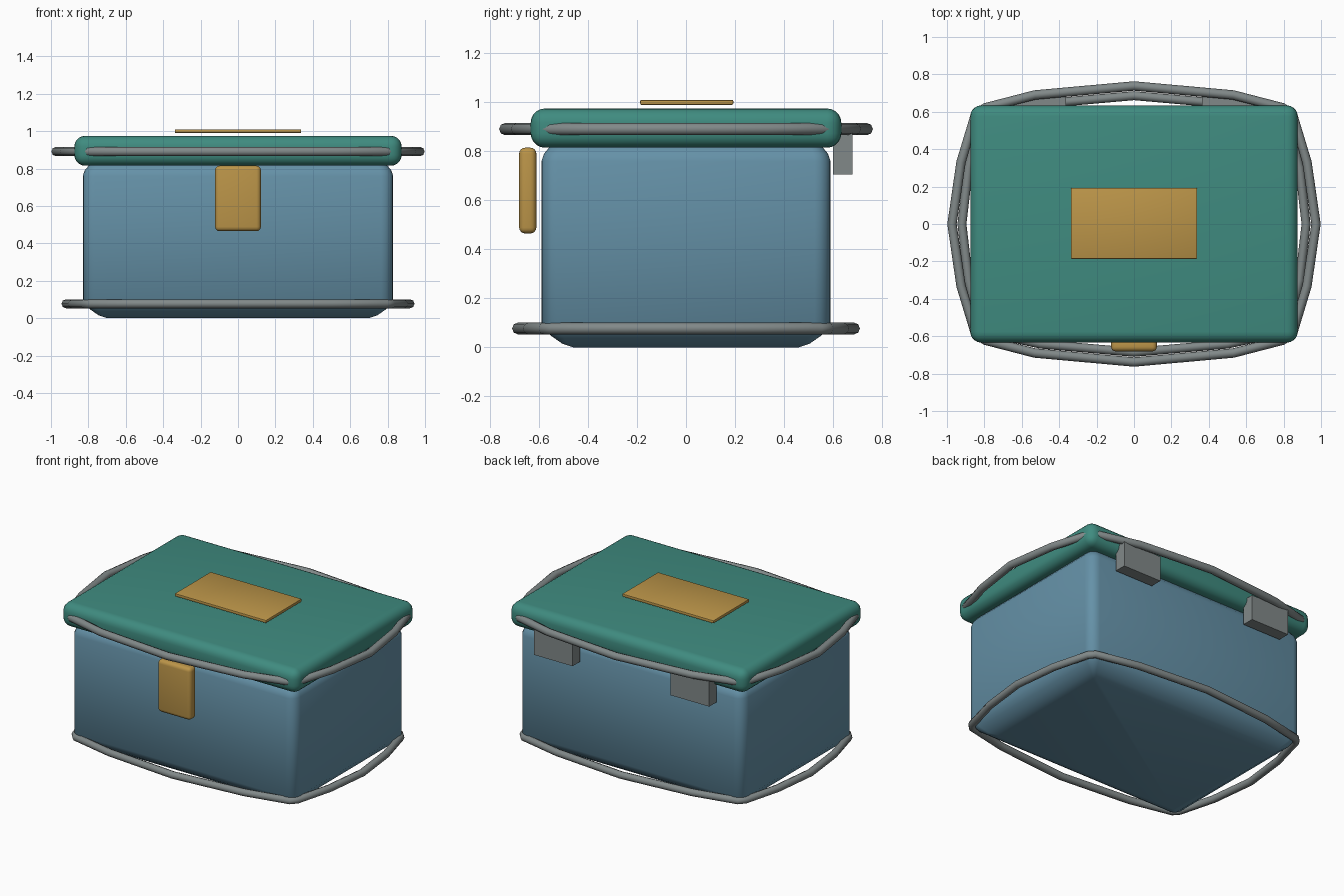
import bpy, bmesh
from math import cos, sin, pi, radians

cube = bpy.data.objects.get("Cube")
if cube:
    bpy.data.objects.remove(cube, do_unlink=True)


def material(name, rgb):
    mat = bpy.data.materials.new(name)
    mat.use_nodes = True
    colour = (*rgb, 1)
    mat.diffuse_color = colour
    mat.node_tree.nodes["Principled BSDF"].inputs["Base Color"].default_value = colour
    return mat


blue = material("steel blue", (0.13, 0.285, 0.39))
teal = material("teal green", (0.05, 0.26, 0.215))
gold = material("brass", (0.5, 0.3, 0.066))
grey = material("iron grey", (0.22, 0.25, 0.25))


def link(name, data, mat):
    obj = bpy.data.objects.new(name, data)
    bpy.context.collection.objects.link(obj)
    data.materials.append(mat)
    return obj


def select(obj):
    bpy.ops.object.select_all(action='DESELECT')
    obj.select_set(True)
    bpy.context.view_layer.objects.active = obj


def smooth(obj, angle=35):
    select(obj)
    bpy.ops.object.shade_smooth_by_angle(angle=radians(angle))


def box(name, size, centre, mat, radius=0, segments=4):
    """Box with optional rounded edges."""
    mesh = bpy.data.meshes.new(name)
    bm = bmesh.new()
    bmesh.ops.create_cube(bm, size=1)
    bmesh.ops.scale(bm, vec=size, verts=bm.verts)
    bmesh.ops.translate(bm, vec=centre, verts=bm.verts)
    if radius:
        bmesh.ops.bevel(bm, geom=bm.edges[:], offset=radius, segments=segments,
                        profile=0.5, affect='EDGES')
    bm.to_mesh(mesh)
    bm.free()
    obj = link(name, mesh, mat)
    if radius:
        smooth(obj)
    return obj


def lofted_tub(name, half_x, half_y, corner, profile, mat, steps=5):
    """Stack of rounded rectangles; profile lists height and inset."""
    bm = bmesh.new()
    rings = []
    for z, inset in profile:
        r = max(corner - inset * 0.5, 0.015)
        ring = []
        for k, (sx, sy) in enumerate([(1, 1), (-1, 1), (-1, -1), (1, -1)]):
            for i in range(steps):
                a = (k + i / (steps - 1)) * pi / 2
                ring.append(bm.verts.new((sx * (half_x - inset - r) + r * cos(a),
                                          sy * (half_y - inset - r) + r * sin(a), z)))
        rings.append(ring)
    n = len(rings[0])
    for low, high in zip(rings, rings[1:]):
        for i in range(n):
            j = (i + 1) % n
            bm.faces.new((low[i], low[j], high[j], high[i]))
    bm.faces.new(rings[0][::-1])
    bm.faces.new(rings[-1])
    mesh = bpy.data.meshes.new(name)
    bm.to_mesh(mesh)
    bm.free()
    obj = link(name, mesh, mat)
    smooth(obj, 40)
    return obj


def bowed_ring(name, quarter, z, thickness, mat):
    """Closed tube mirrored from a quarter path running from +x to +y."""
    left = quarter + [(-x, y) for x, y in quarter[-2::-1]]
    path = left + [(x, -y) for x, y in left[-2:0:-1]]
    curve = bpy.data.curves.new(name, 'CURVE')
    curve.dimensions = '3D'
    curve.twist_mode = 'Z_UP'
    curve.bevel_depth = thickness
    curve.bevel_resolution = 2
    spline = curve.splines.new('POLY')
    spline.points.add(len(path) - 1)
    for point, (x, y) in zip(spline.points, path):
        point.co = (x, y, z, 1)
    spline.use_cyclic_u = True
    obj = link(name, curve, mat)
    select(obj)
    bpy.ops.object.convert(target='MESH')
    smooth(bpy.context.object, 50)


# Body with a tucked-in base and rounded shoulder
lofted_tub("box_body", 0.83, 0.59, 0.065,
           [(0, 0.13), (0.015, 0.085), (0.05, 0.035), (0.1, 0), (0.76, 0),
            (0.79, 0.01), (0.82, 0.035), (0.835, 0.07)], blue)

# Lid and its floating top plate
box("lid", (1.75, 1.268, 0.16), (0, 0, 0.895), teal, 0.058, 5)
box("lid_plate", (0.675, 0.38, 0.02), (0, 0.003, 1.0), gold, 0.005, 2)

# Front latch
box("front_latch", (0.245, 0.07, 0.35), (0, -0.646, 0.64), gold, 0.024, 4)

# Back hinges
for side, x in (("left", 0.505), ("right", -0.505)):
    box(side + "_hinge", (0.285, 0.08, 0.17), (x, 0.64, 0.79), grey)

# Bowed trim rings around lid and base
bowed_ring("lid_trim", [(0.973, 0), (0.925, 0.33), (0.852, 0.575), (0.795, 0.622),
                        (0.53, 0.69), (0, 0.738)], 0.891, 0.025, grey)
bowed_ring("base_trim", [(0.92, 0), (0.885, 0.3), (0.82, 0.545), (0.79, 0.58),
                         (0.5, 0.642), (0, 0.686)], 0.077, 0.024, grey)
